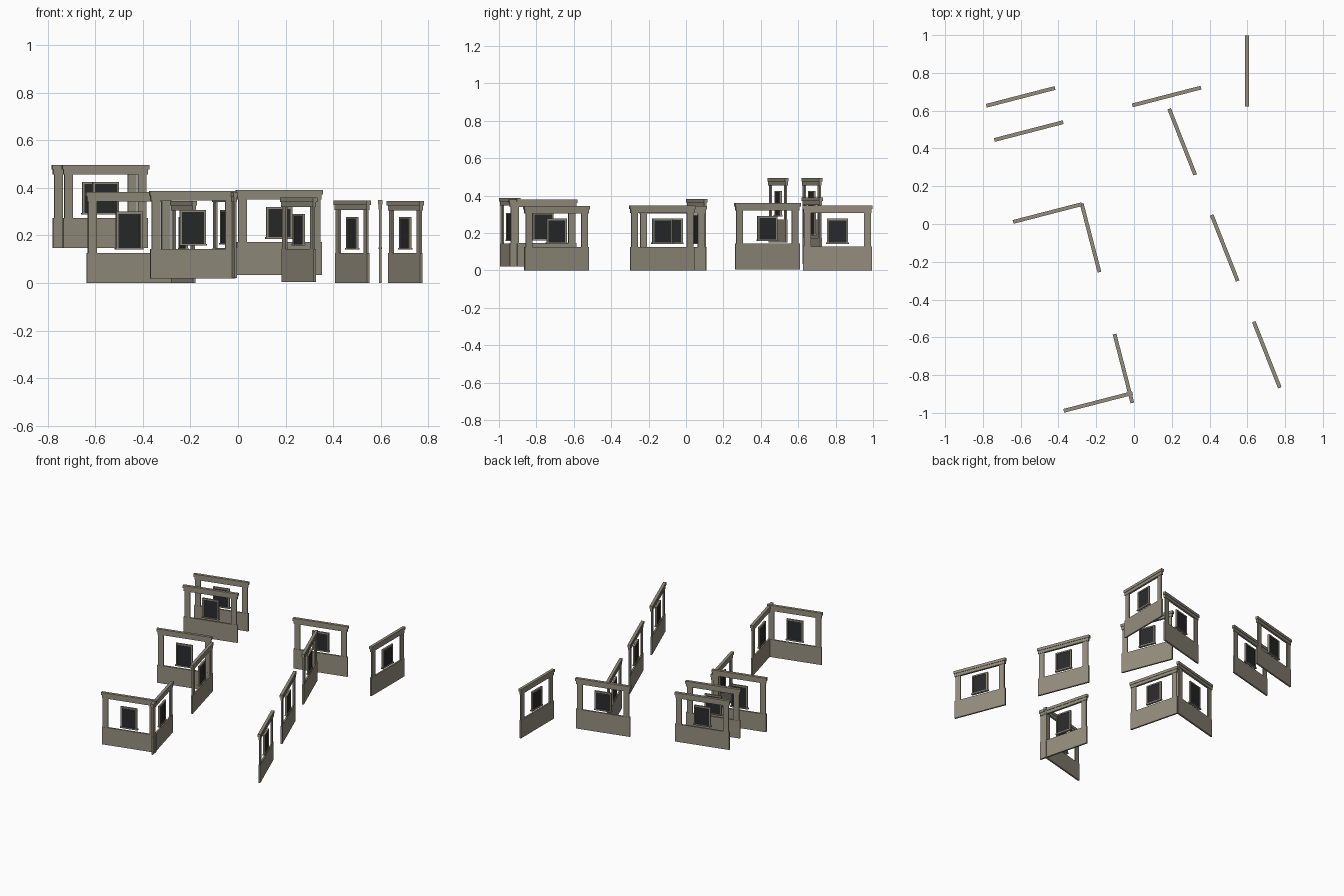
import bpy
import bmesh
from math import radians
from mathutils import Matrix, Vector

if "Cube" in bpy.data.objects:
    bpy.data.objects.remove(bpy.data.objects["Cube"], do_unlink=True)


def make_material(name, colour):
    material = bpy.data.materials.new(name)
    material.use_nodes = True
    material.diffuse_color = colour
    bsdf = material.node_tree.nodes["Principled BSDF"]
    bsdf.inputs["Base Color"].default_value = colour
    bsdf.inputs["Roughness"].default_value = 0.9
    return material


stone = make_material("warm grey stone", (0.30, 0.27, 0.21, 1))
glass = make_material("dark glass", (0.022, 0.023, 0.024, 1))

LENGTH = 0.376
POST = 0.037


def make_part(name, boxes, material, placement):
    """One object from boxes given as (centre x, width, depth, bottom, top)."""
    bm = bmesh.new()
    for x, width, depth, bottom, top in boxes:
        centre = Vector((x, 0, (bottom + top) / 2))
        size = Vector((width, depth, top - bottom))
        bmesh.ops.create_cube(bm, size=1, matrix=Matrix.LocRotScale(centre, None, size))
    mesh = bpy.data.meshes.new(name)
    bm.to_mesh(mesh)
    bm.free()
    mesh.materials.append(material)
    part = bpy.data.objects.new(name, mesh)
    part.matrix_world = placement
    bpy.context.collection.objects.link(part)


def make_panel(label, x, y, angle, base, sill, head, top):
    placement = Matrix.Translation((x, y, 0)) @ Matrix.Rotation(radians(angle), 4, "Z")

    def add(name, boxes, material=stone):
        make_part(label + "_" + name, boxes, material, placement)

    # Low wall and the two end posts
    add("low_wall", [(0, LENGTH - 0.008, 0.011, base, sill)])
    post_x = LENGTH / 2 - 0.01 - POST / 2
    add("end_posts", [(side * post_x, POST, 0.009, sill, top - 0.038) for side in (-1, 1)])

    # Stepped beam across the top
    add("lower_beam", [(0, LENGTH - 0.01, 0.014, top - 0.040, top - 0.019)])
    add("cornice", [(0, LENGTH, 0.020, top - 0.019, top)])

    # Central window: side jambs, lintel, projecting sill and pane
    low = sill + 0.014
    add("window_frame", [
        (-0.052, 0.009, 0.012, low, head),
        (0.052, 0.009, 0.012, low, head),
        (0, 0.113, 0.012, head - 0.009, head),
        (0, 0.121, 0.016, low, low + 0.008),
    ])
    add("window_pane", [(0, 0.096, 0.006, low + 0.008, head - 0.009)], glass)


# Label, centre x and y, turn, base, wall top, window top, beam top
panels = [
    ("rear_left_outer", -0.60, 0.673, 14.5, 0.148, 0.273, 0.425, 0.495),
    ("rear_left_inner", -0.557, 0.492, 14.5, 0.148, 0.273, 0.425, 0.495),
    ("rear_middle", 0.173, 0.675, 14.5, 0.034, 0.172, 0.32, 0.39),
    ("rear_corner", 0.598, 0.81, 90, 0, 0.128, 0.277, 0.348),
    ("upper_diagonal", 0.255, 0.435, -68.5, 0.005, 0.143, 0.29, 0.36),
    ("middle_front", -0.458, 0.058, 14.5, 0, 0.126, 0.30, 0.382),
    ("middle_side", -0.23, -0.073, -75.5, 0, 0.126, 0.278, 0.345),
    ("centre_diagonal", 0.48, -0.127, -68.5, 0, 0.126, 0.277, 0.347),
    ("lower_diagonal", 0.703, -0.692, -68.5, 0, 0.126, 0.277, 0.345),
    ("near_side", -0.056, -0.765, -75.5, 0.022, 0.147, 0.307, 0.38),
    ("near_front", -0.19, -0.942, 14.5, 0.02, 0.143, 0.307, 0.387),
]
for panel in panels:
    make_panel(*panel)
